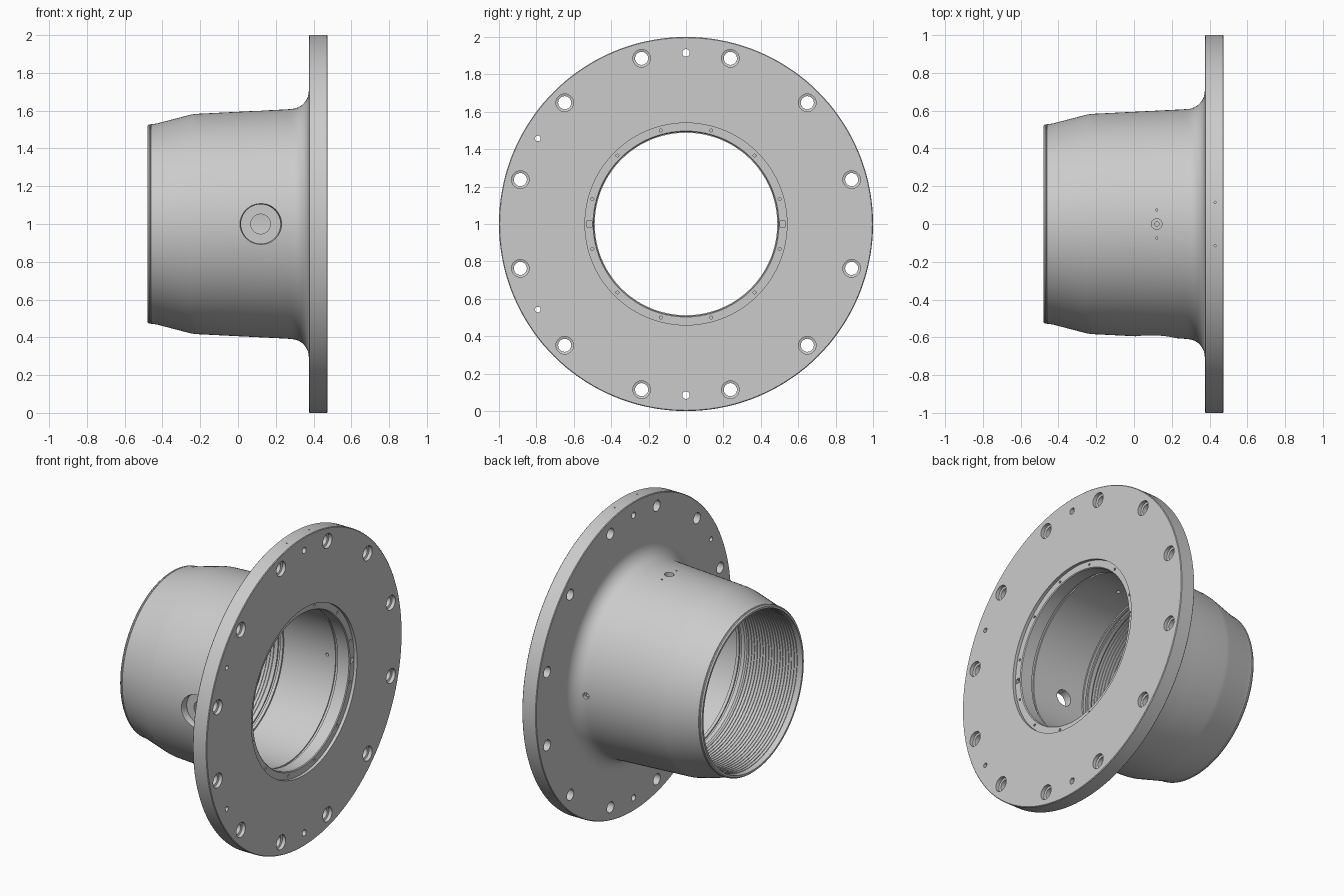
import bpy, bmesh, math
from mathutils import Vector, Matrix

if "Cube" in bpy.data.objects:
    bpy.data.objects.remove(bpy.data.objects["Cube"])

X = Vector((1, 0, 0))


def lathe(bm, profile, origin, axis, segs, closed):
    """Revolve (distance along axis, radius) points; closed = tube, otherwise capped plug."""
    turn = X.rotation_difference(Vector(axis)).to_matrix()
    rings = []
    for a, r in profile:
        ring = []
        for i in range(segs):
            t = 2 * math.pi * i / segs
            p = Vector((a, r * math.cos(t), r * math.sin(t)))
            ring.append(bm.verts.new(turn @ p + Vector(origin)))
        rings.append(ring)
    pairs = list(zip(rings, rings[1:]))
    if closed:
        pairs.append((rings[-1], rings[0]))
    else:
        bm.faces.new(rings[0])
        bm.faces.new(rings[-1])
    for r0, r1 in pairs:
        for i in range(segs):
            j = (i + 1) % segs
            bm.faces.new((r0[i], r0[j], r1[j], r1[i]))


def make_object(name, bm):
    bmesh.ops.recalc_face_normals(bm, faces=bm.faces)
    mesh = bpy.data.meshes.new(name)
    bm.to_mesh(mesh)
    bm.free()
    obj = bpy.data.objects.new(name, mesh)
    bpy.context.collection.objects.link(obj)
    return obj


# Outer skin: nose, taper, barrel, fillet, flange
outer = [(-0.48, 0.507), (-0.48, 0.52), (-0.472, 0.527), (-0.465, 0.527), (-0.463, 0.524),
         (-0.46, 0.528), (-0.43, 0.532), (-0.25, 0.579), (-0.22, 0.583), (0.0, 0.594), (0.26, 0.607)]
for i in range(9):
    t = math.radians(90 * i / 8)
    outer.append((0.28 + 0.095 * math.sin(t), 0.705 - 0.096 * math.cos(t)))
outer += [(0.375, 0.996), (0.379, 1.0), (0.471, 1.0), (0.475, 0.996)]

# Bore: recessed seat, lip, wide chamber, ridge, finely grooved nose
inner = [(0.475, 0.54), (0.455, 0.54), (0.455, 0.497), (0.45, 0.492), (0.37, 0.492), (0.37, 0.505),
         (0.35, 0.505), (0.35, 0.498), (-0.02, 0.498), (-0.02, 0.488), (-0.04, 0.488), (-0.04, 0.497),
         (-0.055, 0.497), (-0.055, 0.488), (-0.08, 0.488)]
for i in range(18):
    x = -0.09 - i * 0.02
    r = 0.496 + i * 0.0005
    inner += [(x, r), (x - 0.012, r), (x - 0.013, r + 0.003), (x - 0.019, r + 0.003)]

bm = bmesh.new()
lathe(bm, outer + inner, (0, 0, 1), X, 144, True)
hub = make_object("flanged_hub", bm)

# All holes gathered in one cutter
bm = bmesh.new()


def axial(angle, radius, profile, segs=20):
    t = math.radians(angle)
    lathe(bm, profile, (0, radius * math.cos(t), 1 + radius * math.sin(t)), X, segs, False)


# Counterbored bolt holes and the small seat screws
for k in range(12):
    a = 15 + 30 * k
    axial(a, 0.917, [(0.3, 0.035), (0.448, 0.035), (0.452, 0.047), (0.6, 0.047)], 28)
    axial(a, 0.518, [(0.41, 0.008), (0.5, 0.008)], 10)
# Dowel holes
for a in (90, 270):
    axial(a, 0.915, [(0.3, 0.02), (0.6, 0.02)])
for a in (150, 210):
    axial(a, 0.915, [(0.3, 0.015), (0.6, 0.015)])

# Large side port at the front
lathe(bm, [(0.4, 0.052), (0.548, 0.052), (0.548, 0.104), (0.58, 0.104), (0.595, 0.11), (0.7, 0.11)],
      (0.12, 0, 1), (0, -1, 0), 48, False)
# Small port at the back
lathe(bm, [(0.4, 0.01), (0.59, 0.01), (0.59, 0.02), (0.7, 0.02)], (0.29, 0, 1), (0, 1, 0), 20, False)
# Top port with its two screws, and the pair of holes in the flange rim
lathe(bm, [(0.4, 0.012), (0.575, 0.012), (0.575, 0.028), (0.7, 0.028)], (0.12, 0, 1), (0, 0, 1), 24, False)
for y in (-0.075, 0.075):
    lathe(bm, [(0.56, 0.006), (0.7, 0.006)], (0.12, y, 1), (0, 0, 1), 10, False)
for y in (-0.115, 0.115):
    lathe(bm, [(0.96, 0.006), (1.1, 0.006)], (0.43, y, 1), (0, 0, 1), 10, False)
# Key slots in the seat
for y in (-0.517, 0.517):
    bmesh.ops.create_cube(bm, size=1, matrix=Matrix.Translation((0.47, y, 1))
                          @ Matrix.Diagonal((0.07, 0.03, 0.03, 1)))
cutter = make_object("hole_cutter", bm)
cutter.hide_render = True

# Cut, then shade smooth with crisp edges
mod = hub.modifiers.new("holes", 'BOOLEAN')
mod.operation = 'DIFFERENCE'
mod.solver = 'EXACT'
mod.object = cutter
bpy.context.view_layer.objects.active = hub
hub.select_set(True)
bpy.ops.object.modifier_apply(modifier=mod.name)
bpy.data.objects.remove(cutter)
bpy.ops.object.shade_smooth_by_angle(angle=math.radians(25))
